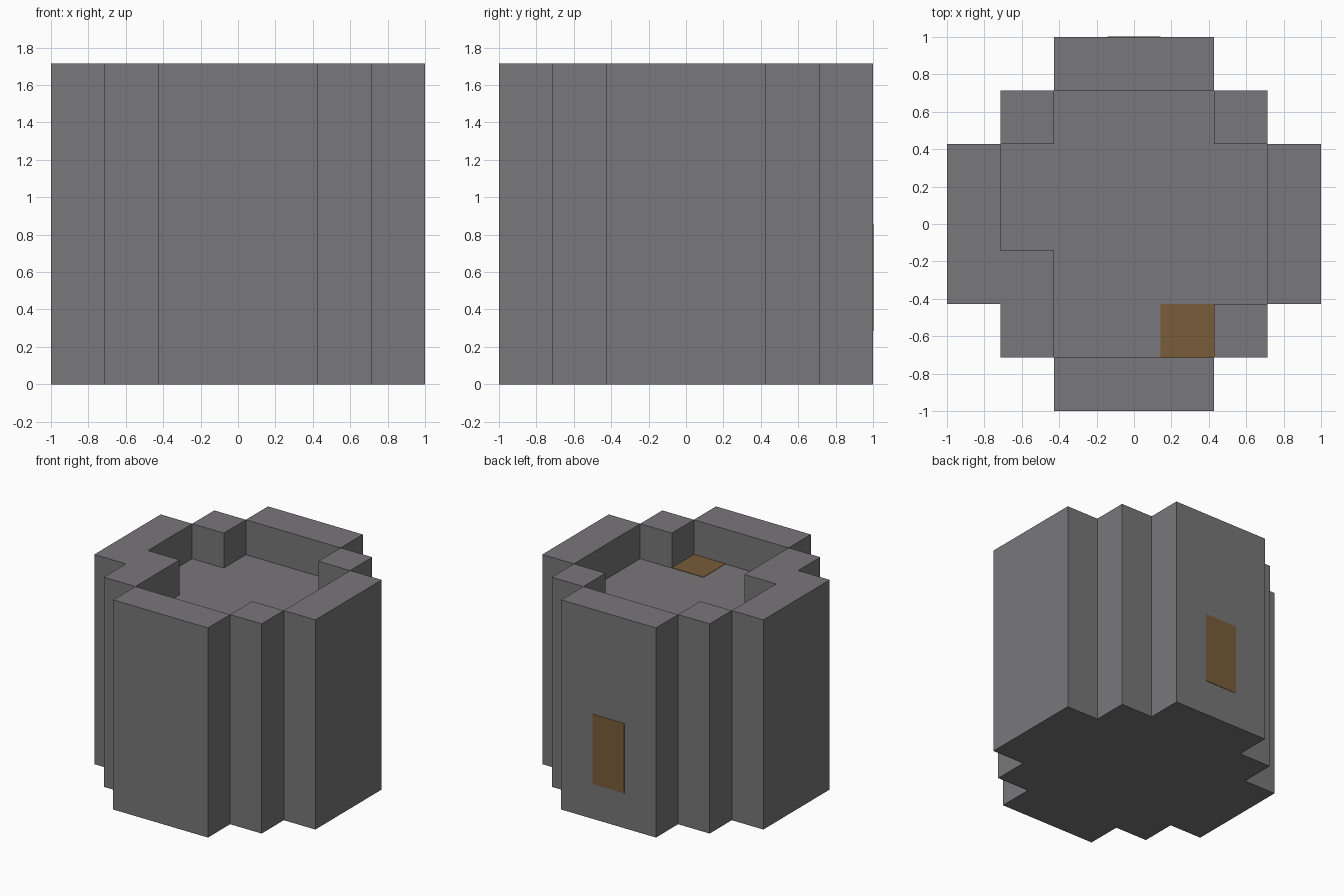
import bpy
import bmesh

if "Cube" in bpy.data.objects:
    bpy.data.objects.remove(bpy.data.objects["Cube"], do_unlink=True)

U = 2 / 7          # one building block
HEIGHT = 6 * U
FLOOR = 5 * U


def make_material(name, rgb):
    mat = bpy.data.materials.new(name)
    mat.use_nodes = True
    colour = (*rgb, 1)
    mat.diffuse_color = colour
    shader = mat.node_tree.nodes["Principled BSDF"]
    shader.inputs["Base Color"].default_value = colour
    shader.inputs["Roughness"].default_value = 0.9
    return mat


def prism(name, outline, bottom, top, mat):
    """Extrude a plan outline, given in blocks, from bottom to top."""
    bm = bmesh.new()
    base = bm.faces.new([bm.verts.new((x * U, y * U, bottom)) for x, y in outline])
    new = bmesh.ops.extrude_face_region(bm, geom=[base])["geom"]
    verts = [v for v in new if isinstance(v, bmesh.types.BMVert)]
    bmesh.ops.translate(bm, verts=verts, vec=(0, 0, top - bottom))
    bmesh.ops.recalc_face_normals(bm, faces=bm.faces[:])
    mesh = bpy.data.meshes.new(name)
    bm.to_mesh(mesh)
    bm.free()
    mesh.materials.append(mat)
    obj = bpy.data.objects.new(name, mesh)
    bpy.context.collection.objects.link(obj)
    return obj


def stepped_ring(quarter):
    """Turn one quarter of a stepped plan around the centre."""
    points = []
    for _ in range(4):
        points += quarter
        quarter = [(-y, x) for x, y in quarter]
    return points


def rectangle(x0, x1, y0, y1):
    return [(x0, y0), (x1, y0), (x1, y1), (x0, y1)]


stone = make_material("grey stone", (0.19, 0.184, 0.192))
wood = make_material("brown wood", (0.19, 0.108, 0.041))

# Tower: stepped round plan
outer = stepped_ring([(3.5, 1.5), (2.5, 1.5), (2.5, 2.5), (1.5, 2.5), (1.5, 3.5)])
tower = prism("tower_body", outer, 0, HEIGHT, stone)

# Sunken roof deck, with one extra wall block beside the front right corner
inner = stepped_ring([(2.5, 1.5), (1.5, 1.5), (1.5, 2.5)])
inner = [(x, -0.5) if (x, y) in ((-2.5, -1.5), (-1.5, -1.5)) else (x, y)
         for x, y in inner]
cutter = prism("roof_deck_cutter", inner, FLOOR, HEIGHT + U, stone)
cut = tower.modifiers.new("roof deck", "BOOLEAN")
cut.operation = "DIFFERENCE"
cut.solver = "EXACT"
cut.object = cutter

# Apply the cut and remove the helper
bpy.context.view_layer.update()
graph = bpy.context.evaluated_depsgraph_get()
carved = bpy.data.meshes.new_from_object(tower.evaluated_get(graph))
tower.modifiers.clear()
tower.data = carved
bpy.data.objects.remove(cutter, do_unlink=True)

# Roof hatch and back door, as thin plates
THIN = 0.003
prism("roof_hatch", rectangle(0.5, 1.5, -2.5, -1.5), FLOOR - THIN, FLOOR + THIN, wood)
prism("back_door", rectangle(-0.5, 0.5, 3.5 - THIN / U, 3.5 + THIN / U), U, 3 * U, wood)
